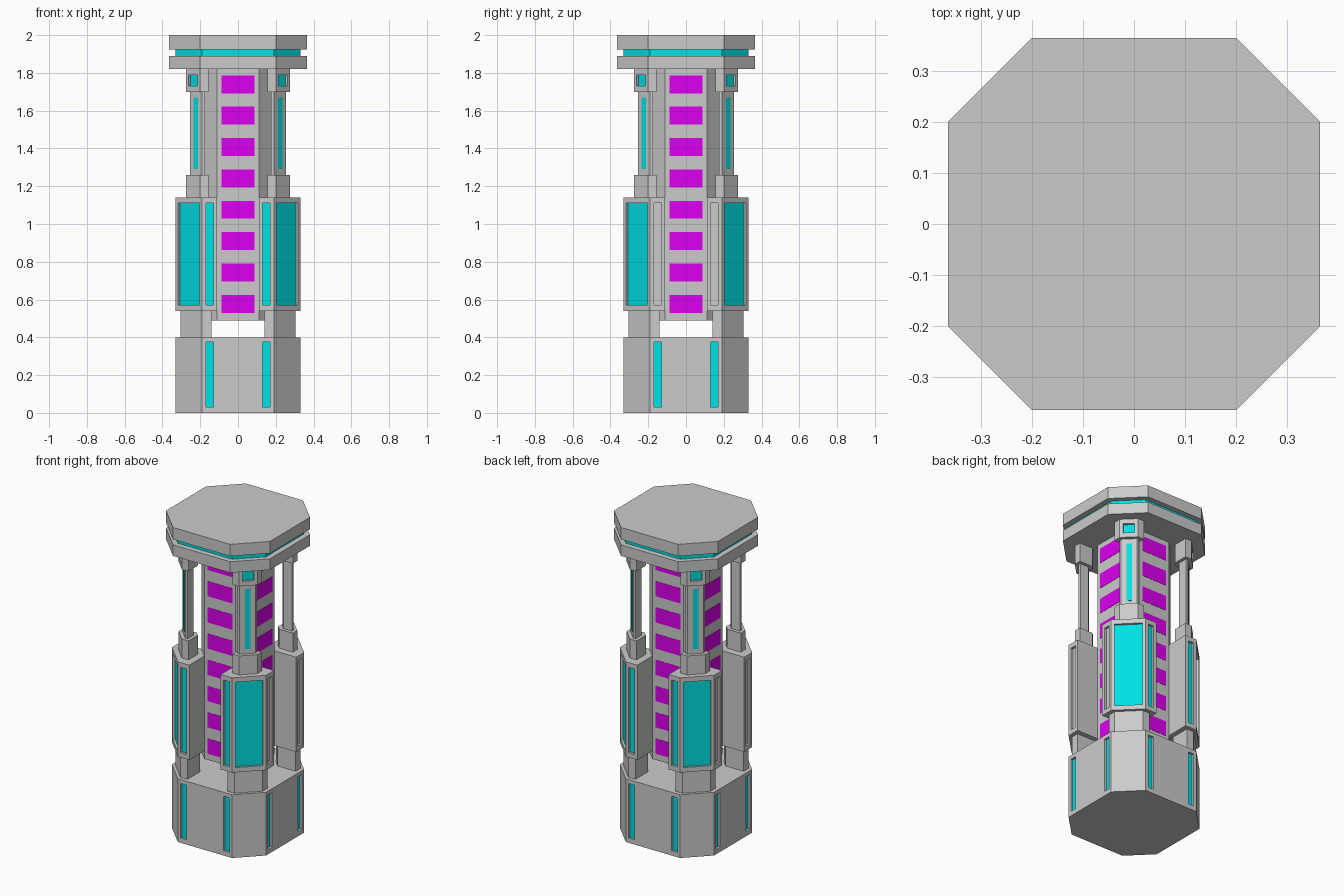
import bpy, bmesh
from math import radians, sqrt
from mathutils import Matrix

if "Cube" in bpy.data.objects:
    bpy.data.objects.remove(bpy.data.objects["Cube"])

CYAN = bpy.data.materials.new("cyan_glow")
CYAN.diffuse_color = (0.0, 0.75, 0.78, 1)
CYAN.use_nodes = True
CYAN.node_tree.nodes["Principled BSDF"].inputs["Base Color"].default_value = CYAN.diffuse_color
PURPLE = bpy.data.materials.new("purple_stripe")
PURPLE.diffuse_color = (0.72, 0.0, 0.86, 1)
PURPLE.use_nodes = True
PURPLE.node_tree.nodes["Principled BSDF"].inputs["Base Color"].default_value = PURPLE.diffuse_color
DEPTH = 0.015


def finish(name, bm, mat=None, mirror=False):
    bmesh.ops.recalc_face_normals(bm, faces=bm.faces)
    me = bpy.data.meshes.new(name)
    bm.to_mesh(me)
    bm.free()
    ob = bpy.data.objects.new(name, me)
    bpy.context.collection.objects.link(ob)
    if mat:
        me.materials.append(mat)
    if mirror:
        add_mirror(ob)
    return ob


def add_mirror(ob):
    m = ob.modifiers.new("four_corners", 'MIRROR')
    m.use_axis = (True, True, False)
    m.use_mirror_merge = False


def prism(name, pts, z0, z1, mat=None):
    bm = bmesh.new()
    face = bm.faces.new([bm.verts.new((x, y, z0)) for x, y in pts])
    top = bmesh.ops.extrude_face_region(bm, geom=[face])["geom"]
    bmesh.ops.translate(bm, vec=(0, 0, z1 - z0),
                        verts=[v for v in top if isinstance(v, bmesh.types.BMVert)])
    return finish(name, bm, mat)


def octagon(half, corner):
    h, c = half, corner
    return [(c, h), (h, c), (h, -c), (c, -h), (-c, -h), (-h, -c), (-h, c), (-c, h)]


def corner_plan(half, corner, inner, back):
    # six-sided section of a corner pillar, symmetric about the diagonal
    return [(inner, half), (corner, half), (half, corner),
            (half, inner), (back, inner), (inner, back)]


def plates(name, specs, low, high, mat=None, mirror=False):
    # boxes on upright faces: (face angle, distance, sideways offset, width, z0, z1)
    bm = bmesh.new()
    for ang, dist, off, w, z0, z1 in specs:
        bmesh.ops.create_cube(bm, size=1, matrix=(
            Matrix.Rotation(radians(ang), 4, 'Z')
            @ Matrix.Translation((dist + (low + high) / 2, off, (z0 + z1) / 2))
            @ Matrix.Diagonal((high - low, w, z1 - z0, 1))))
    return finish(name, bm, mat, mirror)


def recess(ob, name, specs):
    cutter = plates(name, specs, -DEPTH, 0.02)
    cutter.hide_render = True
    cutter.hide_viewport = True
    b = ob.modifiers.new("recess", 'BOOLEAN')
    b.operation = 'DIFFERENCE'
    b.solver = 'EXACT'
    b.object = cutter


def glow(name, specs, mirror=False):
    plates(name, specs, -DEPTH - 0.004, -DEPTH + 0.001, CYAN, mirror)


# base with two light strips on each main face
base = prism("base", octagon(0.33, 0.19), 0, 0.40)
strips = [(a, 0.33, s * 0.15, 0.04, 0.03, 0.375) for a in (0, 90, 180, 270) for s in (-1, 1)]
recess(base, "base_strip_cutter", strips)
glow("base_light_strips", strips)

# floating core with purple stripes
prism("core", octagon(0.18, 0.11), 0.49, 1.82)
plates("core_stripes", [(a, 0.18, 0, 0.174, 0.53 + i * 0.166, 0.625 + i * 0.166)
                        for a in (0, 90, 180, 270) for i in range(8)],
       -0.004, 0.0015, PURPLE)

# cap: two slabs around a glowing ring
prism("cap_lower_slab", octagon(0.364, 0.20), 1.82, 1.89)
prism("cap_glow_ring", octagon(0.33, 0.19), 1.89, 1.925, CYAN)
prism("cap_upper_slab", octagon(0.364, 0.20), 1.925, 2.0)

# corner pillars, modelled once and mirrored
foot = prism("pillar_foot", corner_plan(0.305, 0.19, 0.14, 0.18), 0.40, 0.54)
block = prism("pillar_block", corner_plan(0.33, 0.19, 0.11, 0.18), 0.54, 1.14)
collar = prism("pillar_lower_collar", corner_plan(0.275, 0.20, 0.155, 0.18), 1.14, 1.26)
shaft = prism("pillar_shaft", corner_plan(0.255, 0.19, 0.175, 0.195), 1.26, 1.70)
head = prism("pillar_upper_collar", corner_plan(0.275, 0.20, 0.155, 0.18), 1.70, 1.82)

# pillar lights: the strips on the side faces stay grey
panel = (45, 0.52 / sqrt(2), 0, 0.16, 0.57, 1.11)
front_strip = (90, 0.33, -0.15, 0.04, 0.57, 1.11)
side_strip = (0, 0.33, 0.15, 0.04, 0.57, 1.11)
window = (45, 0.475 / sqrt(2), 0, 0.066, 1.73, 1.79)
recess(block, "block_panel_cutter", [panel, front_strip, side_strip])
recess(head, "collar_window_cutter", [window])
for part in (foot, block, collar, shaft, head):
    add_mirror(part)
glow("block_light_panels", [panel, front_strip], True)
glow("collar_windows", [window], True)
plates("shaft_light_strips", [(45, 0.445 / sqrt(2), 0, 0.032, 1.29, 1.67)],
       -0.004, 0.0015, CYAN, True)
